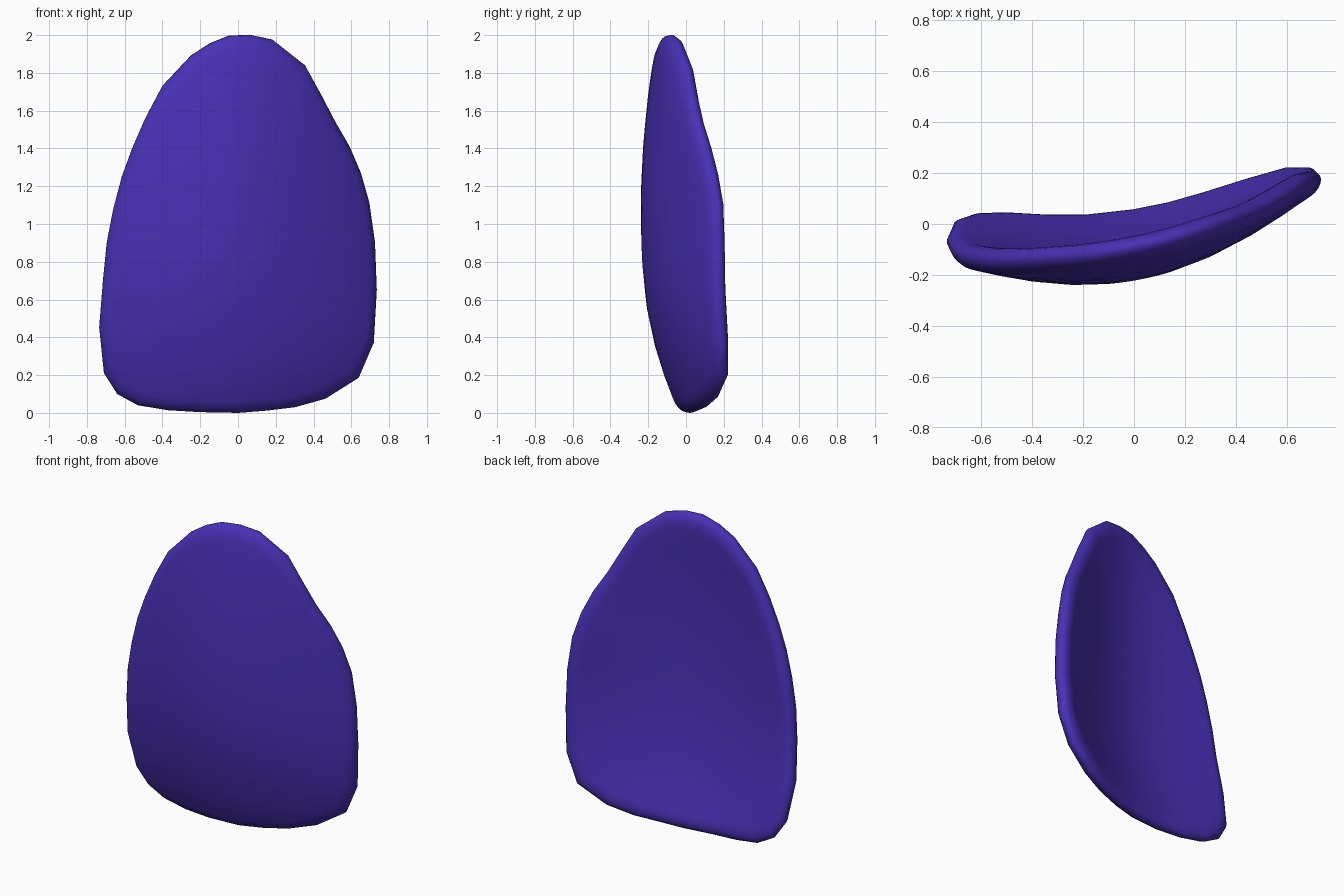
import bpy, bmesh, math
from mathutils import Vector

if "Cube" in bpy.data.objects:
    bpy.data.objects.remove(bpy.data.objects["Cube"])

# Outline of the plate seen from the front (x, z)
OUTLINE = [(-0.2, 0.004), (0.0, 0.0), (0.15, 0.012), (0.3, 0.03), (0.46, 0.075),
           (0.635, 0.185), (0.715, 0.37), (0.73, 0.65), (0.72, 0.9), (0.69, 1.11),
           (0.645, 1.27), (0.585, 1.41), (0.51, 1.54), (0.44, 1.675), (0.35, 1.84),
           (0.18, 1.975), (0.06, 2.0), (-0.05, 1.995), (-0.15, 1.955), (-0.25, 1.89),
           (-0.4, 1.73), (-0.49, 1.56), (-0.56, 1.4), (-0.615, 1.25), (-0.66, 1.08),
           (-0.695, 0.9), (-0.715, 0.7), (-0.735, 0.45), (-0.71, 0.21), (-0.64, 0.1),
           (-0.53, 0.04), (-0.37, 0.014)]
CENTRE = (0.0, 0.9)
RIM = 0.085       # share of the radius taken by the rounded rim


def half(s):
    """Half thickness, fuller towards the centre."""
    return 0.047 + 0.02 * (1 - s * s)


def mid(x, z):
    """Depth of the doubly curved, slightly twisted middle surface."""
    bend = 0.07 * ((z - 1.1) / 0.9) ** 2 if z > 1.1 else 0.19 * max(0, (1.1 - z) / 1.1) ** 2.5
    twist = 2 * max(x, 0) ** 2 * min(max(0.085 * (z - 0.6), -0.025), 0.045)
    flat = (0.1 if x > 0 else 0.16) * x ** 4
    return -0.175 + 0.41 * (x + 0.22) ** 2 - flat + bend + twist


def point(x, z, h):
    """Point at distance h in front of (-) or behind (+) the middle surface."""
    e = 0.03
    mx = (mid(x + e, z) - mid(x - e, z)) / (2 * e)
    mz = (mid(x, z + e) - mid(x, z - e)) / (2 * e)
    return Vector((x, mid(x, z), z)) + Vector((-mx, 1, -mz)).normalized() * h


# Rings from front centre, around the rim, to back centre: (scale, offset)
face = [(s, half(s)) for s in (0.2, 0.4, 0.6, 0.78)]
rim = []
for d in range(-90, 91, 18):
    a = math.radians(d)
    s = 1 - RIM + RIM * math.cos(a)
    rim.append((s, math.sin(a) * half(s)))
rings = [(s, -h) for s, h in face] + rim + face[::-1]

bm = bmesh.new()
loops = []
for s, h in rings:
    loops.append([bm.verts.new(point(CENTRE[0] + (x - CENTRE[0]) * s,
                                     CENTRE[1] + (z - CENTRE[1]) * s, h))
                  for x, z in OUTLINE])
n = len(OUTLINE)
for a, b in zip(loops, loops[1:]):
    for i in range(n):
        j = (i + 1) % n
        bm.faces.new((a[i], a[j], b[j], b[i]))
for loop, h in ((loops[0], -half(0)), (loops[-1], half(0))):
    c = bm.verts.new(point(*CENTRE, h))
    for i in range(n):
        bm.faces.new((c, loop[i], loop[(i + 1) % n]))
bmesh.ops.recalc_face_normals(bm, faces=bm.faces)

# Stand on the ground
low = min(v.co.z for v in bm.verts)
bmesh.ops.translate(bm, verts=bm.verts, vec=(0, 0, -low))
for f in bm.faces:
    f.smooth = True

mesh = bpy.data.meshes.new("curved_plate")
bm.to_mesh(mesh)
bm.free()
plate = bpy.data.objects.new("curved_plate", mesh)
bpy.context.collection.objects.link(plate)

mat = bpy.data.materials.new("purple")
mat.diffuse_color = (0.065, 0.03, 0.46, 1)
mat.use_nodes = True
mat.node_tree.nodes["Principled BSDF"].inputs["Base Color"].default_value = mat.diffuse_color
mesh.materials.append(mat)
